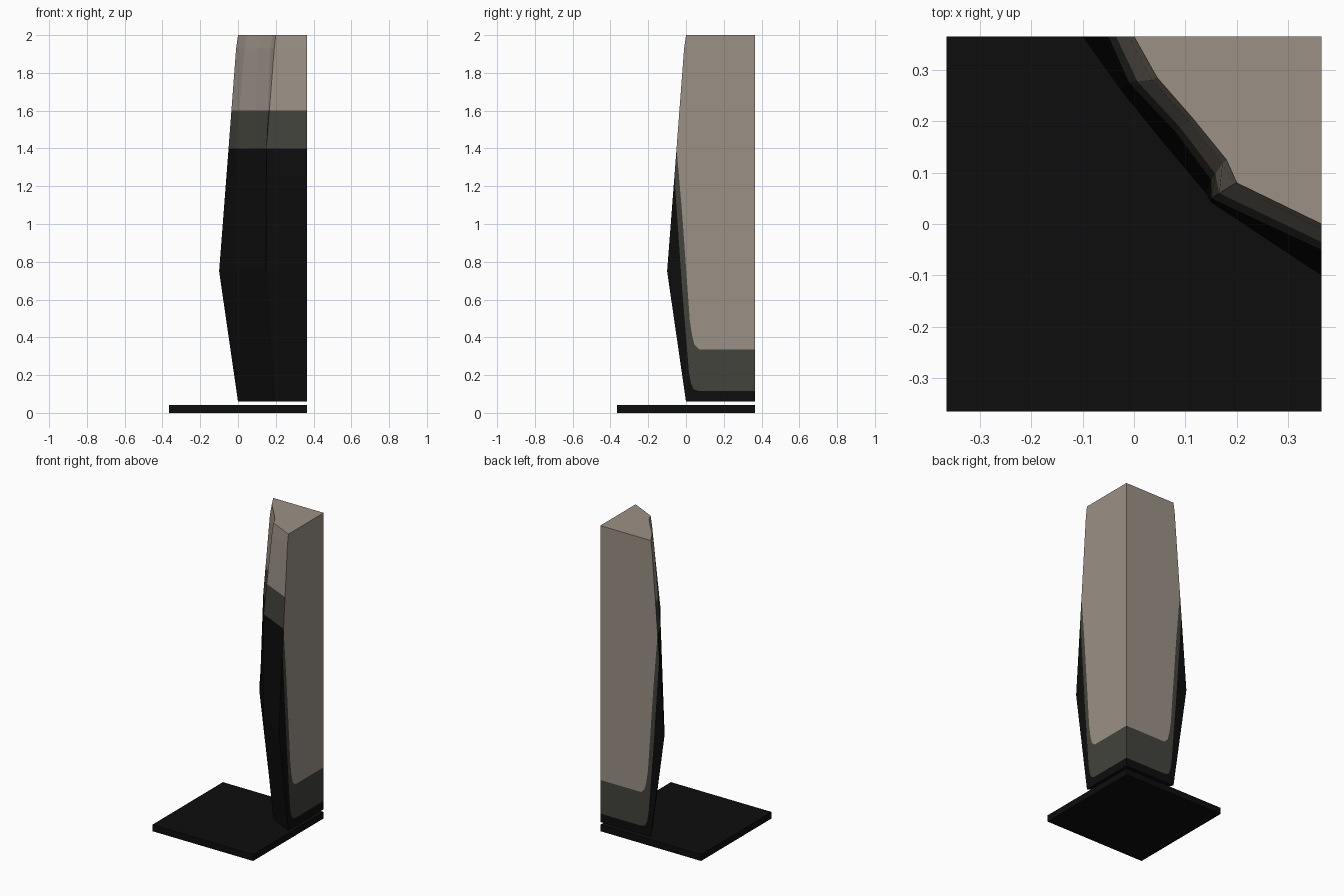
import bpy, bmesh

if "Cube" in bpy.data.objects:
    bpy.data.objects.remove(bpy.data.objects["Cube"])


def material(name, rgb):
    m = bpy.data.materials.new(name)
    m.diffuse_color = (*rgb, 1)
    m.use_nodes = True
    m.node_tree.nodes["Principled BSDF"].inputs["Base Color"].default_value = m.diffuse_color
    return m


TAN, GREY, BLACK = 0, 1, 2
MATS = [material("warm_stone", (0.33, 0.285, 0.24)),
        material("dark_grey", (0.054, 0.056, 0.045)),
        material("black", (0.004, 0.004, 0.004))]
H = 0.365  # half width of the footprint


def finish(bm, name):
    bmesh.ops.remove_doubles(bm, verts=bm.verts[:], dist=1e-5)
    bmesh.ops.recalc_face_normals(bm, faces=bm.faces[:])
    mesh = bpy.data.meshes.new(name)
    bm.to_mesh(mesh)
    bm.free()
    for m in MATS:
        mesh.materials.append(m)
    ob = bpy.data.objects.new(name, mesh)
    bpy.context.collection.objects.link(ob)
    return ob


def face(bm, points, mat):
    f = bm.faces.new([bm.verts.new(p) for p in points])
    f.material_index = mat
    return f


# Square base plate
bm = bmesh.new()
bmesh.ops.create_cube(bm, size=1)
for v in bm.verts:
    v.co = (v.co.x * 2 * H, v.co.y * 2 * H, (v.co.z + 0.5) * 0.042)
for f in bm.faces:
    f.material_index = BLACK
finish(bm, "base_plate")

# Faceted front of the column: height -> outer edge offset and inner outline
KEYS = [
    (2.00, 0.00, [(0.045, 0.285), (0.115, 0.205), (0.18, 0.125), (0.20, 0.08)]),
    (1.93, -0.01, [(0.035, 0.28), (0.107, 0.20), (0.172, 0.118), (0.192, 0.076)]),
    (1.40, -0.05, [(-0.01, 0.275), (0.08, 0.18), (0.15, 0.085), (0.15, 0.05)]),
    (0.75, -0.10, [(-0.025, 0.26), (0.06, 0.155), (0.14, 0.06), (0.15, 0.042)]),
    (0.06, 0.00, [(0.045, 0.285), (0.115, 0.205), (0.18, 0.125), (0.20, 0.08)]),
]


def outline(z):
    for (z1, e1, p1), (z0, e0, p0) in zip(KEYS, KEYS[1:]):
        if z0 <= z <= z1:
            t = (z - z0) / (z1 - z0)
            top = [(e1, H)] + p1 + [(H, e1)]
            low = [(e0, H)] + p0 + [(H, e0)]
            return [(a + (c - a) * t, b + (d - b) * t, z)
                    for (a, b), (c, d) in zip(low, top)]


bm = bmesh.new()
levels = [2.0, 1.93, 1.6, 1.4, 1.25, 0.75, 0.06]
rings = [outline(z) for z in levels]
for upper, lower in zip(rings, rings[1:]):
    z = upper[0][2]
    mat = TAN if z > 1.6 else GREY if z > 1.4 else BLACK
    for i in range(len(upper) - 1):
        face(bm, [upper[i], upper[i + 1], lower[i + 1], lower[i]], mat)

# Top and underside
face(bm, rings[0] + [(H, H, 2.0)], TAN)
face(bm, rings[-1] + [(H, H, 0.06)], BLACK)

# Two flat outer sides, divided along rounded colour borders
edge = [(r[0][0], r[0][2]) for r in rings]
tan_border = [(-0.02, 1.05), (0.02, 0.49), (0.032, 0.41), (0.045, 0.36),
              (0.07, 0.335), (H, 0.335)]
grey_border = [(-0.02, 0.65), (0.015, 0.22), (0.025, 0.16), (0.04, 0.125),
               (0.07, 0.115), (H, 0.115)]
panels = [
    (edge[:4] + tan_border + [(H, 2.0)], TAN),
    (edge[3:5] + grey_border + tan_border[::-1], GREY),
    (edge[4:] + [(H, 0.06)] + grey_border[::-1], BLACK),
]
for pts, mat in panels:
    face(bm, [(H, s, z) for s, z in pts], mat)
    face(bm, [(s, H, z) for s, z in pts], mat)
finish(bm, "faceted_column")
